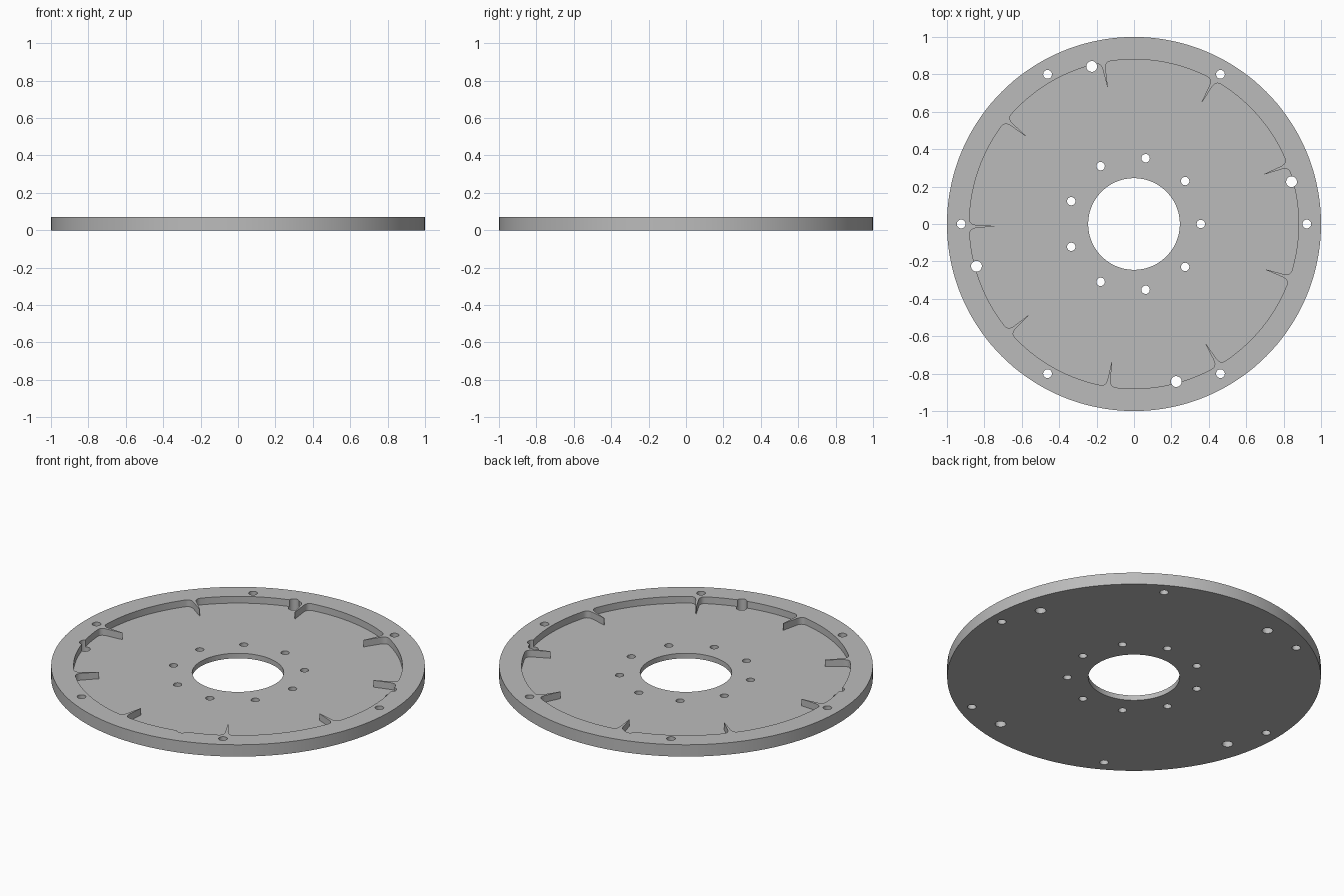
import bpy, bmesh, math
from mathutils import Vector

HEIGHT, FLOOR = 0.07, 0.03
POCKET_R, TIP_R, FLANK_R = 0.88, 0.747, 0.842

if "Cube" in bpy.data.objects:
    bpy.data.objects.remove(bpy.data.objects["Cube"], do_unlink=True)

grey = bpy.data.materials.new("plain_grey")
grey.use_nodes = True
colour = (0.5, 0.5, 0.5, 1)
grey.diffuse_color = colour
grey.node_tree.nodes["Principled BSDF"].inputs["Base Color"].default_value = colour


def circle(radius, sides, cx=0, cy=0):
    return [(cx + radius * math.cos(math.tau * i / sides),
             cy + radius * math.sin(math.tau * i / sides)) for i in range(sides)]


def prism(name, outlines, z0, z1):
    """Extrude each closed 2D outline from z0 to z1 into one object."""
    bm = bmesh.new()
    for outline in outlines:
        face = bm.faces.new([bm.verts.new((x, y, z0)) for x, y in outline])
        top = bmesh.ops.extrude_face_region(bm, geom=[face])["geom"]
        verts = [g for g in top if isinstance(g, bmesh.types.BMVert)]
        bmesh.ops.translate(bm, verts=verts, vec=(0, 0, z1 - z0))
    bmesh.ops.recalc_face_normals(bm, faces=bm.faces)
    mesh = bpy.data.meshes.new(name)
    bm.to_mesh(mesh)
    bm.free()
    mesh.materials.append(grey)
    obj = bpy.data.objects.new(name, mesh)
    bpy.context.collection.objects.link(obj)
    return obj


def cut(target, cutter):
    cutter.hide_render = True
    mod = target.modifiers.new("cut", "BOOLEAN")
    mod.operation, mod.solver, mod.object = "DIFFERENCE", "EXACT", cutter
    bpy.context.view_layer.objects.active = target
    bpy.ops.object.modifier_apply(modifier=mod.name)
    bpy.data.objects.remove(cutter, do_unlink=True)


def hole_ring(count, ring_r, hole_r, start=0):
    rings = []
    for i in range(count):
        a = math.radians(start) + math.tau * i / count
        rings.append(circle(hole_r, 24, ring_r * math.cos(a), ring_r * math.sin(a)))
    return rings


def rib_side(angle, side):
    """One flank of a tapered rib, from its tip to the filleted pocket wall."""
    def place(r, w):
        # w is the sideways offset from the rib's centre line
        a = angle + side * math.asin(w / r)
        return Vector((r * math.cos(a), r * math.sin(a)))
    p0, p1, p2 = place(FLANK_R, 0.008), place(POCKET_R, 0.011), place(POCKET_R, 0.042)
    curve = [(1 - t) ** 2 * p0 + 2 * t * (1 - t) * p1 + t * t * p2
             for t in (i / 6 for i in range(7))]
    return [place(TIP_R, 0.0015)] + curve


# Disc body
disc = prism("ribbed_disc", [circle(1, 144)], 0, HEIGHT)

# Recess outline, leaving nine ribs attached to the rim
outline = []
spacing = math.tau / 9
trim = math.asin(0.042 / POCKET_R)
for k in range(9):
    angle = math.radians(20.9) + k * spacing
    outline += rib_side(angle, -1)[::-1] + rib_side(angle, 1)
    for i in range(1, 14):
        a = angle + trim + (spacing - 2 * trim) * i / 14
        outline.append((POCKET_R * math.cos(a), POCKET_R * math.sin(a)))
cut(disc, prism("recess_cutter", [outline], FLOOR, HEIGHT + 0.1))

# Centre bore, inner bolt ring, rim bolts and larger locating holes
holes = [circle(0.245, 96)]
holes += hole_ring(9, 0.357, 0.0225)
holes += hole_ring(6, 0.924, 0.0235)
holes += hole_ring(4, 0.872, 0.029, 15)
cut(disc, prism("hole_cutter", holes, -0.1, HEIGHT + 0.1))

# Smooth round walls, crisp edges
bpy.ops.object.select_all(action="DESELECT")
disc.select_set(True)
bpy.context.view_layer.objects.active = disc
bpy.ops.object.shade_smooth_by_angle(angle=math.radians(30))
